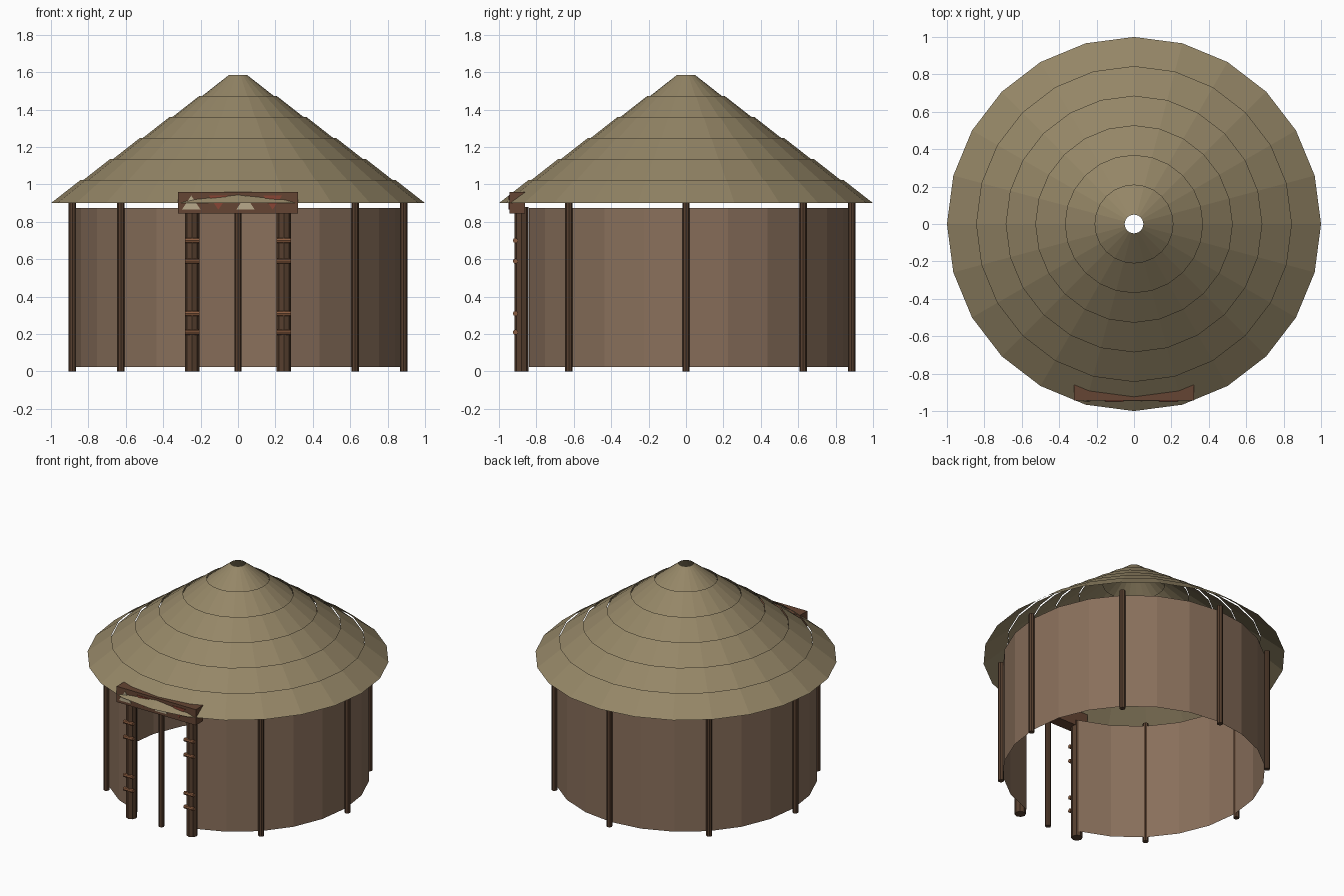
import bpy, math
from math import sin, cos, radians

if "Cube" in bpy.data.objects:
    bpy.data.objects.remove(bpy.data.objects["Cube"])


def material(name, rgb):
    m = bpy.data.materials.new(name)
    m.diffuse_color = (*rgb, 1)
    m.use_nodes = True
    m.node_tree.nodes["Principled BSDF"].inputs["Base Color"].default_value = m.diffuse_color
    return m


THATCH = material("thatch", (0.30, 0.24, 0.135))
CLAY = material("clay", (0.25, 0.16, 0.105))
WOOD = material("dark_wood", (0.095, 0.05, 0.028))
BEAM = material("beam_wood", (0.13, 0.06, 0.033))
ROPE = material("rope", (0.25, 0.105, 0.05))
CREAM = material("cream_paint", (0.48, 0.40, 0.26))
RED = material("red_paint", (0.25, 0.06, 0.035))


def mesh(name, verts, faces, mat):
    me = bpy.data.meshes.new(name)
    me.from_pydata(verts, [], faces)
    me.materials.append(mat)
    ob = bpy.data.objects.new(name, me)
    bpy.context.collection.objects.link(ob)
    return ob


def band(name, r0, z0, r1, z1, mat, start=0, steps=24):
    """Open 24-sided ring surface; angle 0 is the front (-y)."""
    verts, faces = [], []
    for i in range(steps + 1 if steps < 24 else 24):
        a = radians(15 * (start + i))
        verts += [(r0 * sin(a), -r0 * cos(a), z0), (r1 * sin(a), -r1 * cos(a), z1)]
    n = len(verts)
    for i in range(steps):
        a, b = 2 * i, (2 * i + 2) % n
        faces.append((a, b, b + 1, a + 1))
    return mesh(name, verts, faces, mat)


def rod(name, loc, r, length, mat, rot=(0, 0, 0), sides=8):
    bpy.ops.mesh.primitive_cylinder_add(vertices=sides, radius=r, depth=length,
                                        location=loc, rotation=rot)
    ob = bpy.context.object
    ob.name = name
    ob.data.materials.append(mat)
    return ob


# Thatch roof: six overlapping open cone layers
for i in range(6):
    r = 1 - i * 0.95 / 6
    z = 0.9 + i * 0.112
    band(f"roof_layer_{i + 1}", r, z, r - 0.95 / 6, z + 0.124, THATCH)

# Clay wall, open for two segments at the front
band("wall", 0.87, 0.025, 0.87, 0.875, CLAY, start=1, steps=22)

# Eight supporting posts
for i in range(8):
    a = radians(45 * i)
    rod(f"post_{i + 1}", (0.885 * sin(a), -0.885 * cos(a), 0.45), 0.02, 0.9, WOOD)

# Door posts with lashings
for side, s in (("left", -1), ("right", 1)):
    rod(f"{side}_door_post", (0.245 * s, -0.88, 0.44), 0.038, 0.88, WOOD)
    for k, z in enumerate((0.21, 0.31, 0.59, 0.70)):
        rod(f"{side}_lashing_{k + 1}", (0.245 * s, -0.912, z), 0.014, 0.077, ROPE,
            rot=(0, math.pi / 2, 0))

# Lintel beam over the door
bpy.ops.mesh.primitive_cube_add(size=1, location=(0, -0.902, 0.902))
lintel = bpy.context.object
lintel.name = "lintel"
lintel.scale = (0.64, 0.085, 0.115)
lintel.data.materials.append(BEAM)

# Painted triangles on the lintel
for i in range(4):
    x = -0.25 + 0.145 * i
    base, tip = (0.865, 0.94) if i % 2 == 0 else (0.94, 0.865)
    pts = [(x - 0.05, base), (x + 0.05, base), (x, tip)]
    verts = [(px, y, pz) for y in (-0.948, -0.943) for px, pz in pts]
    faces = [(0, 1, 2), (5, 4, 3), (0, 3, 4, 1), (1, 4, 5, 2), (2, 5, 3, 0)]
    if i % 2:
        faces = [f[::-1] for f in faces]
    mesh(f"lintel_triangle_{i + 1}", verts, faces, RED if i % 2 else CREAM)
